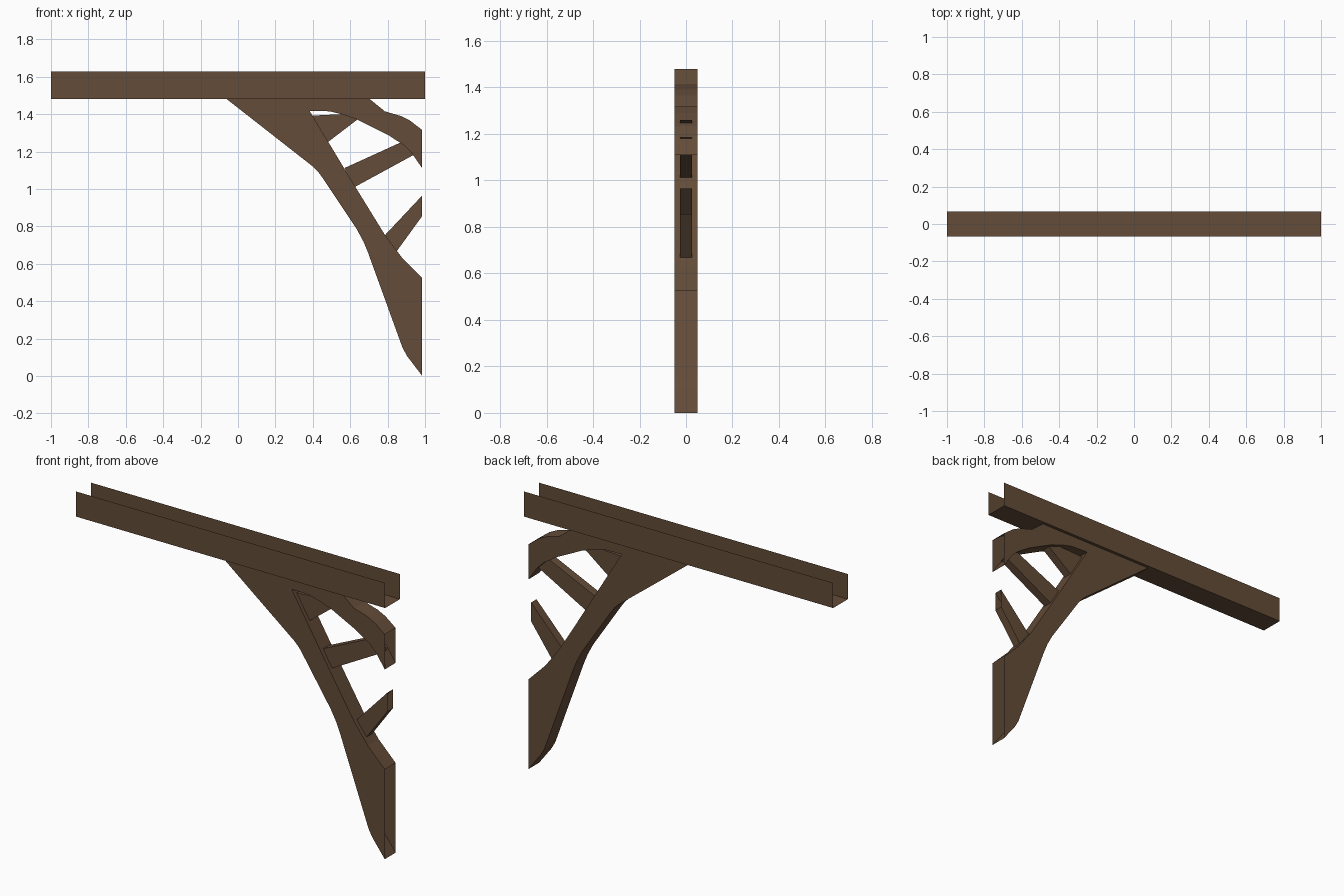
import bpy, bmesh

if "Cube" in bpy.data.objects:
    bpy.data.objects.remove(bpy.data.objects["Cube"])

wood = bpy.data.materials.new("dark brown wood")
wood.diffuse_color = (0.127, 0.072, 0.040, 1)
wood.use_nodes = True
wood.node_tree.nodes["Principled BSDF"].inputs["Base Color"].default_value = wood.diffuse_color


def add_object(name, bm):
    mesh = bpy.data.meshes.new(name)
    bm.to_mesh(mesh)
    bm.free()
    mesh.materials.append(wood)
    obj = bpy.data.objects.new(name, mesh)
    bpy.context.collection.objects.link(obj)
    return obj


def plate(name, profile, half, open_edges=()):
    """Hollow slab: clockwise x-z profile between y = -half and +half.
    Edges in open_edges (by index of first point) get no side face."""
    bm = bmesh.new()
    front = [bm.verts.new((x, -half, z)) for x, z in profile]
    back = [bm.verts.new((x, half, z)) for x, z in profile]
    bm.faces.new(front[::-1])
    bm.faces.new(back)
    n = len(profile)
    for i in range(n):
        if i not in open_edges:
            j = (i + 1) % n
            bm.faces.new((front[i], front[j], back[j], back[i]))
    return add_object(name, bm)


# Beam: thin channel, open at the top and both ends
bm = bmesh.new()
section = [(-0.068, 1.627), (-0.068, 1.48), (0.068, 1.48), (0.068, 1.627)]
left = [bm.verts.new((-1, y, z)) for y, z in section]
right = [bm.verts.new((1, y, z)) for y, z in section]
for i in range(3):
    bm.faces.new((left[i], left[i + 1], right[i + 1], right[i]))
add_object("channel_beam", bm)

# Curved bracket: long brace and short arch, open where it meets wall and beam
bracket = [
    (-0.06, 1.48), (0.705, 1.48),
    # upper side of the arch
    (0.785, 1.415), (0.87, 1.39), (0.92, 1.365), (0.985, 1.315),
    # underside of the arch
    (0.985, 1.11), (0.93, 1.19), (0.885, 1.235), (0.80, 1.29),
    (0.64, 1.37), (0.56, 1.398), (0.49, 1.415), (0.382, 1.418),
    # inner side of the brace
    (0.625, 1.015), (0.785, 0.755), (0.845, 0.675), (0.875, 0.635),
    (0.985, 0.525),
    # outer side of the brace
    (0.985, 0.0), (0.905, 0.105), (0.88, 0.15), (0.695, 0.66),
    (0.67, 0.72), (0.635, 0.785), (0.455, 1.055), (0.43, 1.09), (0.40, 1.12),
]
plate("curved_bracket", bracket, 0.05, open_edges=(0, 5, 18))

# Narrow struts between brace and arch, open ended
struts = {
    "upper_strut": [(0.395, 1.392), (0.58, 1.401), (0.65, 1.38), (0.48, 1.25)],
    "middle_strut": [(0.57, 1.112), (0.895, 1.26), (0.945, 1.185), (0.62, 1.008)],
    "lower_strut": [(0.78, 0.747), (0.985, 0.965), (0.985, 0.855), (0.845, 0.662)],
}
for name, profile in struts.items():
    plate(name, profile, 0.025, open_edges=(1, 3))
